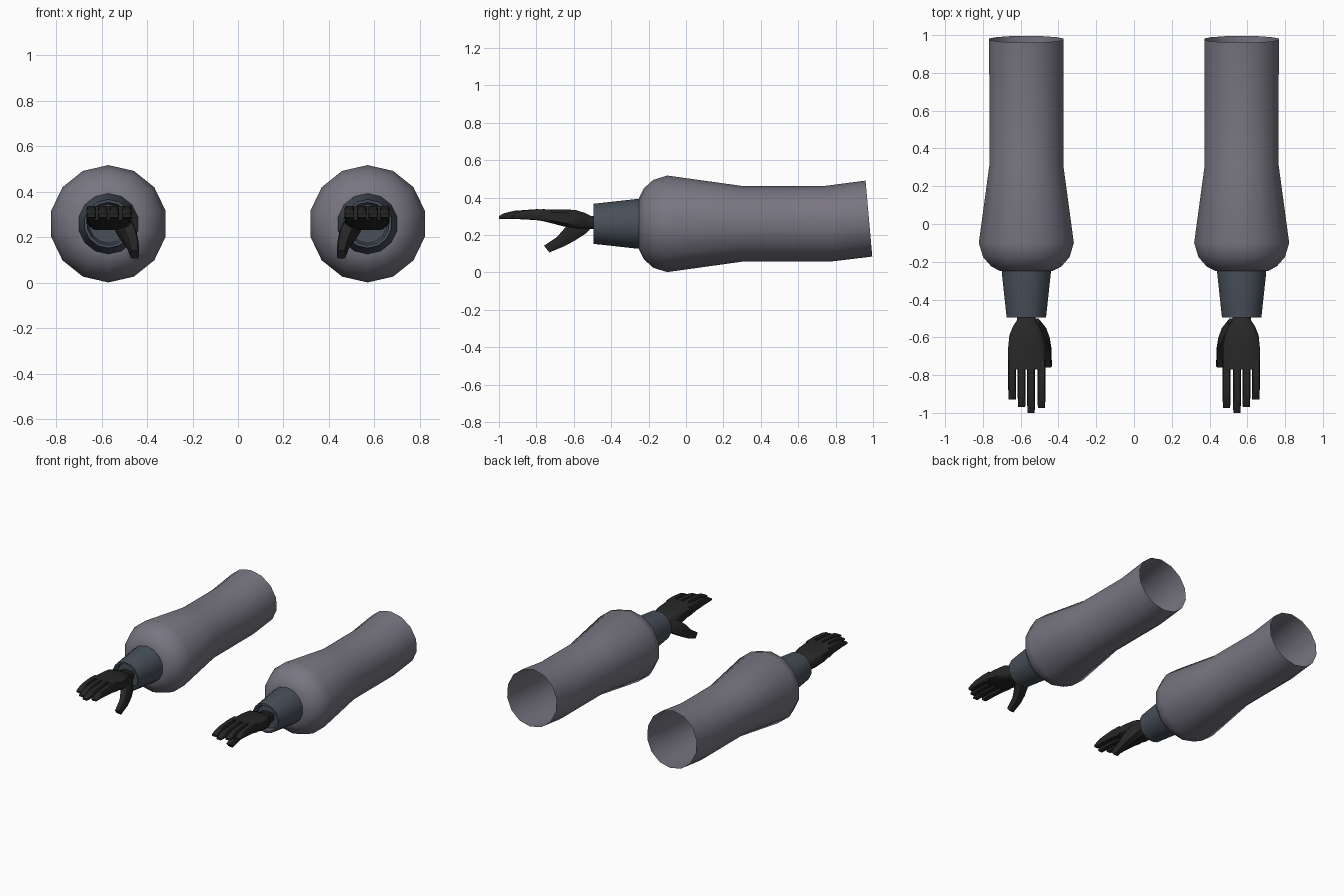
import bpy, bmesh, math
from mathutils import Vector

if "Cube" in bpy.data.objects:
    bpy.data.objects.remove(bpy.data.objects["Cube"], do_unlink=True)


def material(name, rgb):
    m = bpy.data.materials.new(name)
    m.use_nodes = True
    m.diffuse_color = (*rgb, 1)
    m.node_tree.nodes["Principled BSDF"].inputs["Base Color"].default_value = (*rgb, 1)
    return m


SLEEVE = material("dusty_grey_cloth", (0.19, 0.18, 0.22))
CUFF = material("slate_blue_cuff", (0.065, 0.08, 0.1))
GLOVE = material("black_glove", (0.02, 0.02, 0.02))

AXIS_X, AXIS_Z = 0.57, 0.26          # centre line of each arm
X, Z = Vector((1, 0, 0)), Vector((0, 0, 1))
ROUND = [(math.sin(2 * math.pi * i / 14), math.cos(2 * math.pi * i / 14)) for i in range(14)]
BLOCK = [(1, .6), (.75, 1), (-.75, 1), (-1, .6), (-1, -.6), (-.75, -1), (.75, -1), (1, -.6)]


def loft(bm, section, rings, caps=True):
    """Skin a section along rings of (centre, half-axis u, half-axis v)."""
    loops = [[bm.verts.new(c + u * a + v * b) for a, b in section] for c, u, v in rings]
    n = len(section)
    for r0, r1 in zip(loops, loops[1:]):
        for i in range(n):
            bm.faces.new((r0[i], r0[(i + 1) % n], r1[(i + 1) % n], r1[i]))
    if caps:
        bm.faces.new(loops[0])
        bm.faces.new(loops[-1])


def finish(bm, name, mat, side, angle):
    """Place on one side of the body; side +1 is left, -1 is right."""
    for v in bm.verts:
        v.co.x = side * (AXIS_X - v.co.x)   # local +x points to the body's middle
    bmesh.ops.recalc_face_normals(bm, faces=bm.faces)
    mesh = bpy.data.meshes.new(name)
    bm.to_mesh(mesh)
    bm.free()
    mesh.materials.append(mat)
    ob = bpy.data.objects.new(name, mesh)
    bpy.context.collection.objects.link(ob)
    bpy.ops.object.select_all(action='DESELECT')
    ob.select_set(True)
    bpy.context.view_layer.objects.active = ob
    bpy.ops.object.shade_smooth_by_angle(angle=math.radians(angle))


def tube(profile):
    """Round rings along y from (y, radius, lean) entries."""
    return [(Vector((0, y, AXIS_Z)), X * r, Vector((0, -lean, r))) for y, r, lean in profile]


def slab(y, x, half_width, bottom, top):
    return (Vector((x, y, (bottom + top) / 2)), X * half_width, Z * (top - bottom) / 2)


for side, label in ((1, "left"), (-1, "right")):
    # Open sleeve, flared and rounded towards the wrist
    bm = bmesh.new()
    rings = tube([(.978, .203, .018), (.755, .201, .025), (.31, .201, 0), (-.1, .258, 0),
                  (-.175, .235, 0), (-.225, .19, 0), (-.25, .14, 0), (-.25, .125, 0),
                  (-.23, .118, 0)])
    rings[0] = (Vector((0, .978, .288)), rings[0][1], rings[0][2])
    loft(bm, ROUND, rings, caps=False)
    finish(bm, label + "_sleeve", SLEEVE, side, 60)

    # Tapered cuff with a shallow recess round the wrist
    bm = bmesh.new()
    loft(bm, ROUND, tube([(-.22, .134, 0), (-.26, .133, 0), (-.495, .107, 0),
                          (-.495, .095, 0), (-.46, .085, 0)]))
    finish(bm, label + "_cuff", CUFF, side, 50)

    # Palm
    bm = bmesh.new()
    loft(bm, BLOCK, [slab(-.45, 0, .045, .235, .295), slab(-.51, 0, .05, .232, .303),
                     slab(-.54, 0, .07, .232, .318), slab(-.59, 0, .09, .236, .334),
                     slab(-.65, .002, .098, .245, .337), slab(-.77, .002, .098, .276, .338)])
    finish(bm, label + "_palm", GLOVE, side, 50)

    # Four fingers, from little finger to index
    bm = bmesh.new()
    for x, tip in ((-.075, -.93), (-.025, -.97), (.025, -1.0), (.08, -.975)):
        reach = tip + .72
        loft(bm, BLOCK, [slab(-.72 + reach * t, x, w, lo, hi) for t, w, lo, hi in (
            (0, .021, .268, .336), (.3, .021, .28, .338), (.7, .021, .286, .33),
            (.9, .02, .286, .317), (1, .019, .287, .302))])
    finish(bm, label + "_fingers", GLOVE, side, 50)

    # Thumb, angled forward and down
    bm = bmesh.new()
    across = Vector((0, .6, -.75))
    loft(bm, BLOCK, [(Vector((x, y, z)), X * w, across * h) for x, y, z, w, h in (
        (.045, -.52, .27, .025, .035), (.07, -.57, .243, .036, .05),
        (.092, -.62, .205, .032, .045), (.108, -.67, .165, .025, .033),
        (.116, -.745, .125, .019, .024))])
    finish(bm, label + "_thumb", GLOVE, side, 50)
